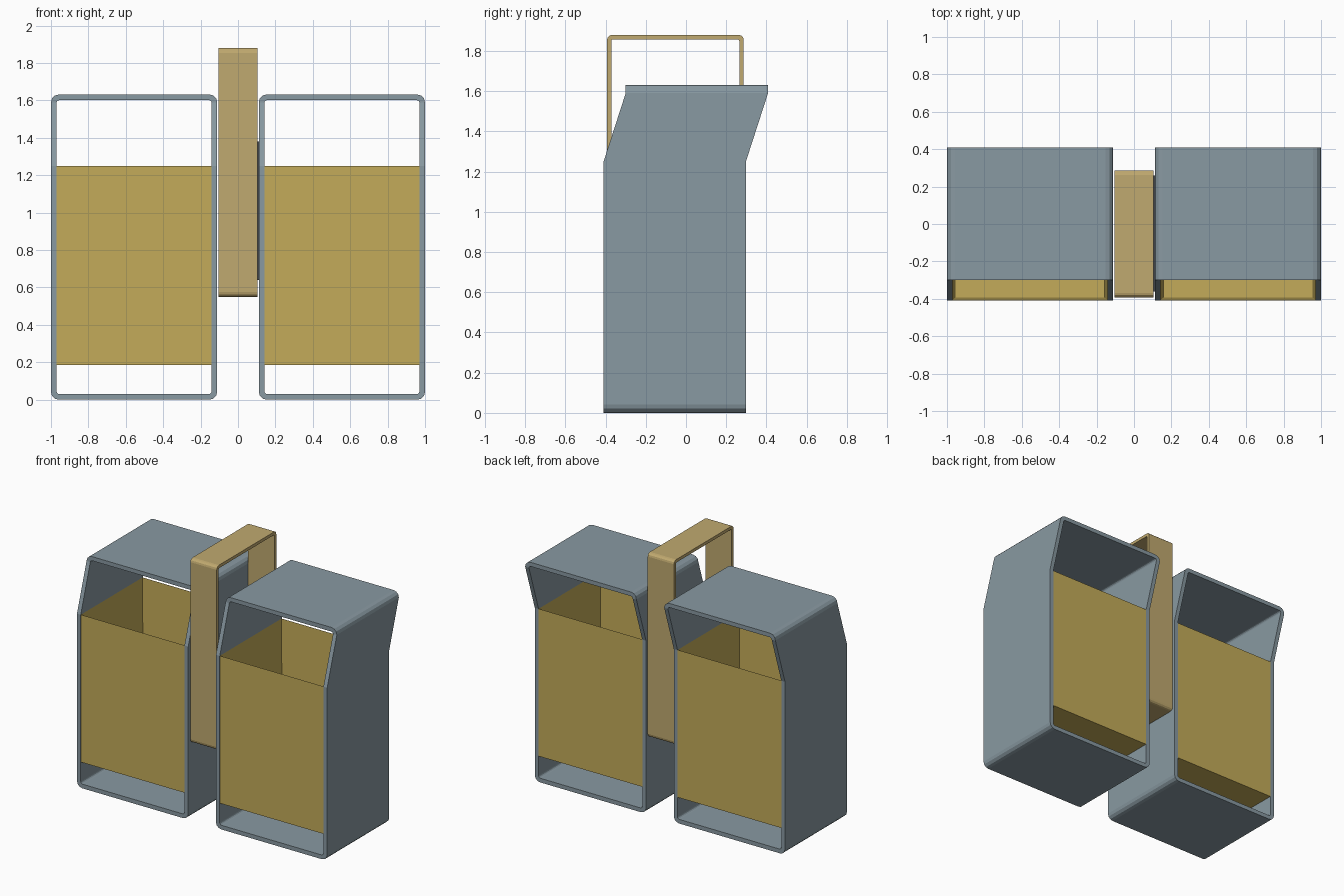
import bpy, bmesh, math

if "Cube" in bpy.data.objects:
    bpy.data.objects.remove(bpy.data.objects["Cube"])


def material(name, col):
    m = bpy.data.materials.new(name)
    m.diffuse_color = (*col, 1)
    m.use_nodes = True
    m.node_tree.nodes["Principled BSDF"].inputs["Base Color"].default_value = m.diffuse_color
    return m


STEEL = material("blue_grey_metal", (0.25, 0.32, 0.36))
GOLD = material("ochre_bin", (0.55, 0.41, 0.10))
TAN = material("tan_post", (0.53, 0.40, 0.16))
DARK = material("dark_plate", (0.05, 0.06, 0.07))


def rounded_rect(a0, a1, b0, b1, r, split=None, n=3):
    """Rounded rectangle outline, optionally with extra points on its sides."""
    pts = []
    corners = [(a1 - r, b0 + r, -90), (a1 - r, b1 - r, 0),
               (a0 + r, b1 - r, 90), (a0 + r, b0 + r, 180)]
    for k, (ca, cb, start) in enumerate(corners):
        for i in range(n + 1):
            t = math.radians(start + 90 * i / n)
            pts.append((ca + r * math.cos(t), cb + r * math.sin(t)))
        if split and k in (0, 2):
            pts.append((a1 if k == 0 else a0, split))
    return pts


def tube(name, outer, inner, ends, place, mat):
    """Closed frame: outer and inner outlines swept between two ends."""
    bm = bmesh.new()
    rings = [[bm.verts.new(place(a, b, e)) for a, b in line]
             for line, e in ((outer, ends[0]), (outer, ends[1]),
                             (inner, ends[1]), (inner, ends[0]))]
    n = len(outer)
    for k in range(4):
        p, q = rings[k], rings[(k + 1) % 4]
        for i in range(n):
            j = (i + 1) % n
            bm.faces.new((p[i], p[j], q[j], q[i]))
    return finish(name, bm, mat)


def finish(name, bm, mat):
    bmesh.ops.recalc_face_normals(bm, faces=bm.faces)
    me = bpy.data.meshes.new(name)
    bm.to_mesh(me)
    bm.free()
    me.materials.append(mat)
    ob = bpy.data.objects.new(name, me)
    bpy.context.collection.objects.link(ob)
    return ob


def box(name, lo, hi, mat, wall=0):
    """Box, or an open-topped bin when a wall thickness is given."""
    bm = bmesh.new()
    bmesh.ops.create_cube(bm, size=1)
    for v in bm.verts:
        v.co = [(l + h) / 2 + c * (h - l) for l, h, c in zip(lo, hi, v.co)]
    if wall:
        bm.normal_update()
        top = [f for f in bm.faces if f.normal.z > 0.9]
        bmesh.ops.inset_region(bm, faces=top, thickness=wall)
        for v in top[0].verts:
            v.co.z = lo[2] + wall
    return finish(name, bm, mat)


def lean(x, z, y):
    """Push the upper part of the shell backward."""
    return (x, y + 0.11 * min(1, max(0, (z - 1.25) / 0.34)), z)


# Pair of open shells, each holding a bin
for side, x0, x1 in (("left", -1.0, -0.111), ("right", 0.111, 1.0)):
    t = 0.03
    tube(side + "_shell",
         rounded_rect(x0, x1, 0, 1.632, 0.042, 1.25),
         rounded_rect(x0 + t, x1 - t, t, 1.632 - t, 0.015, 1.25),
         (-0.41, 0.298), lean, STEEL)
    box(side + "_bin", (x0 + t, -0.408, 0.185), (x1 - t, 0.296, 1.25), GOLD, 0.022)

# Central looped post with handle
tube("handle_loop",
     rounded_rect(-0.393, 0.287, 0.55, 1.88, 0.025),
     rounded_rect(-0.371, 0.265, 0.572, 1.858, 0.008),
     (-0.105, 0.105), lambda y, z, x: (x, y, z), TAN)

# Thin mounting plate between post and right shell
box("mounting_plate", (0.104, -0.36, 0.64), (0.111, 0.26, 1.38), DARK)
